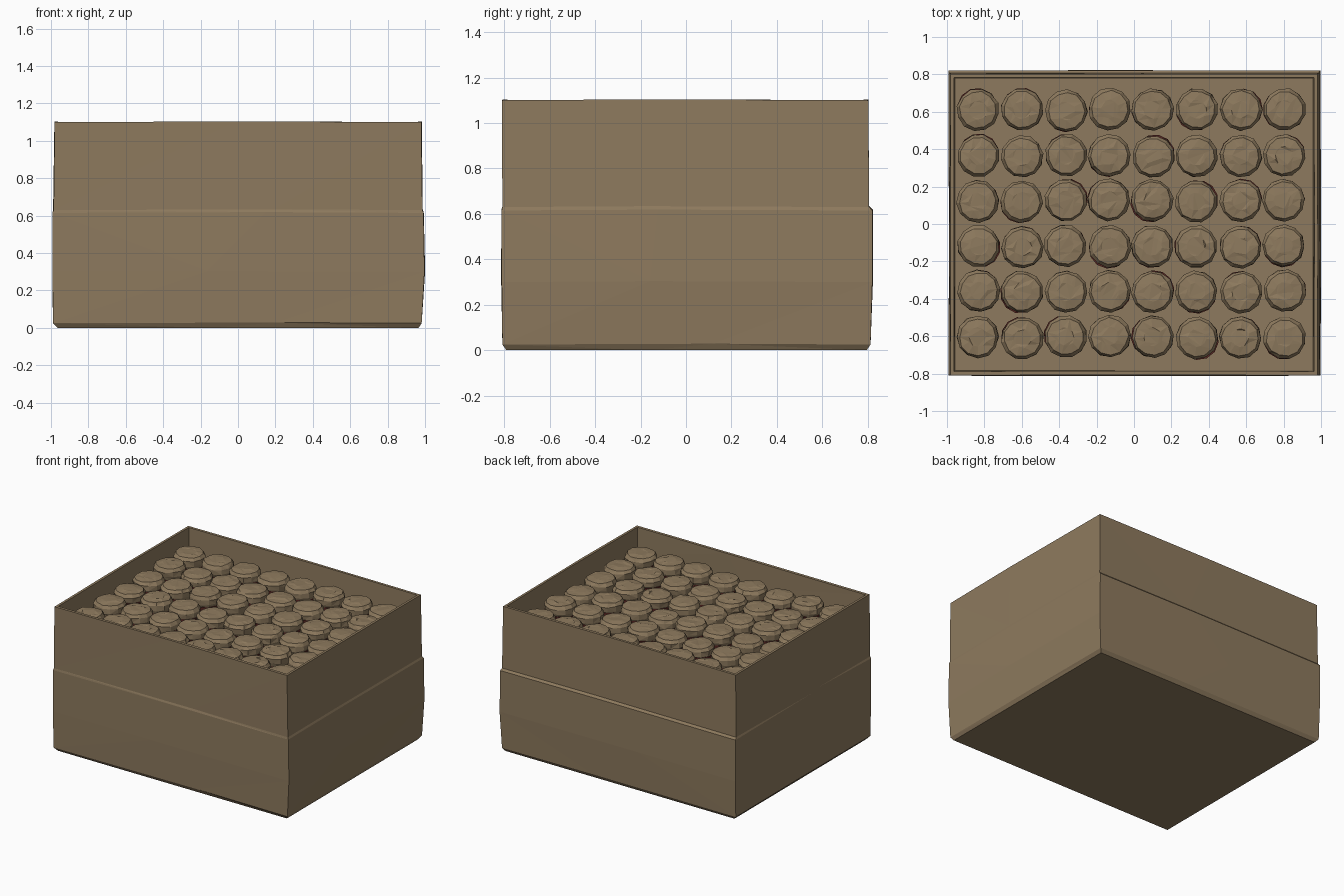
import bpy, bmesh, math, random

random.seed(4)
if "Cube" in bpy.data.objects:
    bpy.data.objects.remove(bpy.data.objects["Cube"], do_unlink=True)


def material(name, rgb):
    m = bpy.data.materials.new(name)
    m.use_nodes = True
    m.diffuse_color = (*rgb, 1)
    m.node_tree.nodes["Principled BSDF"].inputs["Base Color"].default_value = (*rgb, 1)
    return m


CARD = material("cardboard tan", (0.27, 0.195, 0.112))
RED = material("dark red", (0.09, 0.018, 0.015))


def jitter(amount):
    return random.uniform(-amount, amount)


def loft(bm, rings):
    """Skin a stack of closed point rings and cap both ends."""
    loops = [[bm.verts.new(p) for p in ring] for ring in rings]
    for a, b in zip(loops, loops[1:]):
        for i in range(len(a)):
            j = (i + 1) % len(a)
            bm.faces.new((a[i], a[j], b[j], b[i]))
    bm.faces.new(loops[0][::-1])
    bm.faces.new(loops[-1])


def finish(bm, name, mat):
    bmesh.ops.triangulate(bm, faces=bm.faces[:])
    bmesh.ops.recalc_face_normals(bm, faces=bm.faces[:])
    mesh = bpy.data.meshes.new(name)
    bm.to_mesh(mesh)
    bm.free()
    mesh.materials.append(mat)
    obj = bpy.data.objects.new(name, mesh)
    bpy.context.scene.collection.objects.link(obj)


def box_ring(z, x0, x1, y0, y1, dent=0.004):
    """Rectangle with slightly dented midpoints on its sides."""
    xm, ym = jitter(0.25), jitter(0.2)
    return [(x0, y0, z), (xm, y0 + jitter(dent), z + dent), (x1, y0, z),
            (x1 + jitter(dent), ym, z + dent), (x1, y1, z),
            (xm, y1 + jitter(dent), z + dent), (x0, y1, z),
            (x0 + jitter(dent), ym, z + dent)]


def round_ring(cx, cy, z, r, turn, sides=12, rough=0.0):
    ring = []
    for i in range(sides):
        a = turn + math.tau * i / sides
        q = r + jitter(rough)
        ring.append((cx + q * math.cos(a), cy + q * math.sin(a), z + jitter(rough)))
    return ring


# Open carton: outer wall with a seam step, rim, inner wall and filler floor
bm = bmesh.new()
loft(bm, [
    box_ring(0.0, -0.965, 0.965, -0.79, 0.795, 0.0),
    box_ring(0.025, -0.988, 0.982, -0.808, 0.812),
    box_ring(0.3, -0.992, 0.997, -0.811, 0.82),
    box_ring(0.615, -0.992, 0.992, -0.811, 0.82),
    box_ring(0.63, -0.986, 0.986, -0.808, 0.806),
    box_ring(1.1, -0.98, 0.98, -0.81, 0.802),
    box_ring(1.1, -0.962, 0.962, -0.788, 0.782),
    box_ring(0.89, -0.958, 0.958, -0.784, 0.778, 0.0),
])
finish(bm, "open_carton", CARD)

# Rows of crumpled lids on dark red necks
lids, necks = bmesh.new(), bmesh.new()
for row in range(6):
    for col in range(8):
        x = -0.832 + 0.2335 * col + jitter(0.004)
        y = -0.605 + 0.243 * row + jitter(0.006)
        top = 1.025 + jitter(0.008)
        turn = random.random()
        profile = [(0.103, -0.09), (0.112, -0.065), (0.113, -0.03),
                   (0.098, -0.006), (0.05, 0.0)]
        loft(lids, [round_ring(x, y, top + h, r, turn, 12, 0.0035) for r, h in profile])
        nx, ny = x + jitter(0.012), y + jitter(0.012)
        loft(necks, [round_ring(nx, ny, z, 0.107, turn) for z in (0.88, 0.95)])
finish(lids, "crumpled_lids", CARD)
finish(necks, "red_necks", RED)
